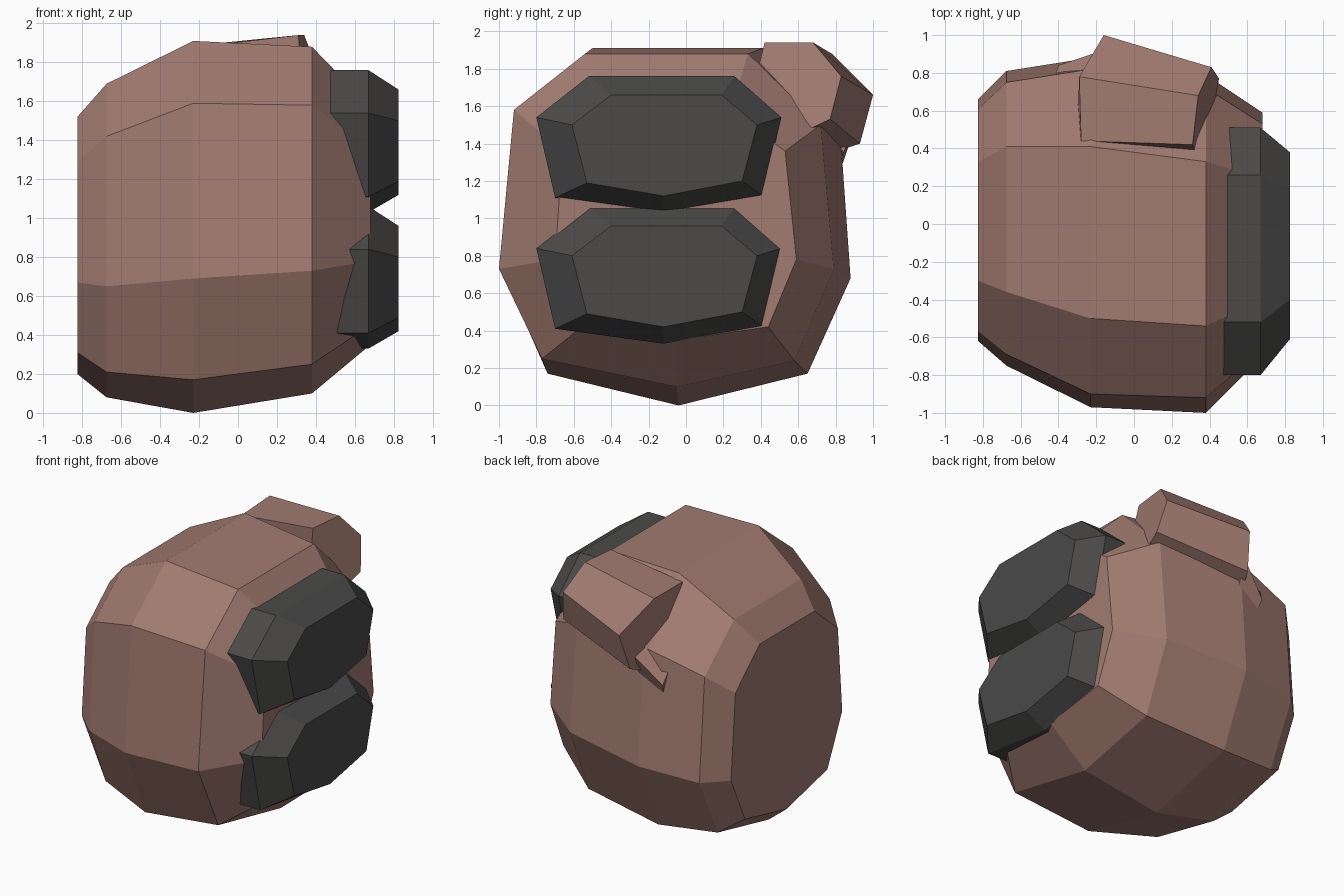
import bpy
import bmesh
from mathutils import Vector

cube = bpy.data.objects.get("Cube")
if cube:
    bpy.data.objects.remove(cube, do_unlink=True)


def make_material(name, color):
    m = bpy.data.materials.new(name)
    m.use_nodes = True
    m.diffuse_color = color
    m.node_tree.nodes["Principled BSDF"].inputs["Base Color"].default_value = color
    return m


skin = make_material("brown skin", (0.36, 0.2, 0.165, 1))
dark = make_material("charcoal", (0.07, 0.068, 0.066, 1))


def loft(name, rings, material):
    """Bridge matching rings of points and cap both ends."""
    bm = bmesh.new()
    loops = [[bm.verts.new(p) for p in ring] for ring in rings]
    for a, b in zip(loops, loops[1:]):
        n = len(a)
        for i in range(n):
            j = (i + 1) % n
            bm.faces.new((a[i], a[j], b[j], b[i]))
    bm.faces.new(loops[0])
    bm.faces.new(loops[-1])
    bmesh.ops.recalc_face_normals(bm, faces=bm.faces)
    mesh = bpy.data.meshes.new(name)
    bm.to_mesh(mesh)
    bm.free()
    mesh.materials.append(material)
    obj = bpy.data.objects.new(name, mesh)
    bpy.context.collection.objects.link(obj)
    return obj


def section(x, points):
    return [Vector((x, y, z)) for y, z in points]


# Rounded palm block, lofted sideways
palm = [
    section(-0.825, [(-.3, 1.52), (-.57, 1.29), (-.62, .67), (-.45, .31), (.02, .2),
                     (.5, .31), (.66, .65), (.61, 1.27), (.33, 1.52)]),
    section(-0.675, [(-.36, 1.69), (-.69, 1.42), (-.75, .65), (-.56, .21), (.01, .08),
                     (.6, .21), (.81, .65), (.75, 1.4), (.41, 1.69)]),
    section(-0.23, [(-.5, 1.91), (-.9, 1.59), (-.97, .69), (-.74, .17), (-.04, 0),
                    (.65, .17), (.88, .68), (.82, 1.53), (.41, 1.91)]),
    section(0.38, [(-.54, 1.88), (-.92, 1.58), (-1, .73), (-.77, .25), (-.05, .1),
                   (.58, .24), (.79, .73), (.72, 1.5), (.33, 1.88)]),
    section(0.68, [(-.4, 1.57), (-.66, 1.36), (-.7, .78), (-.52, .45), (-.05, .35),
                   (.44, .42), (.59, .78), (.53, 1.36), (.24, 1.57)]),
]
loft("palm", palm, skin)

# Two dark finger pads with chamfered outer rims
rim = [(-.52, 1.76), (.26, 1.76), (.51, 1.54), (.41, 1.12),
       (-.12, 1.03), (-.7, 1.11), (-.8, 1.54)]
face = [(-.4, 1.66), (.19, 1.66), (.38, 1.5), (.3, 1.2),
        (-.12, 1.12), (-.53, 1.19), (-.61, 1.5)]
for name, drop in (("upper_finger", 0), ("lower_finger", 0.7)):
    def shift(points):
        return [(y, z - drop) for y, z in points]
    loft(name, [section(0.46, shift(rim)), section(0.67, shift(rim)),
                section(0.825, shift(face))], dark)

# Thumb, a tilted six-sided block across the upper back
thumb_tip = [(.31, .42, 1.94), (.34, .68, 1.94), (.41, .83, 1.76),
             (.45, .77, 1.53), (.42, .6, 1.45), (.33, .36, 1.7)]
thumb_root = [(-.28, .44, 1.87), (-.29, .78, 1.88), (-.16, 1, 1.66),
              (-.2, .93, 1.4), (-.3, .75, 1.34), (-.3, .5, 1.5)]
loft("thumb", [thumb_tip, thumb_root], skin)

# Thumb root, a sliver emerging from the palm
loft("thumb_base", [[(-.28, .72, 1.6), (-.22, .9, 1.48), (-.2, .84, 1.35)],
                    [(-.42, .78, 1.42), (-.4, .84, 1.3), (-.38, .8, 1.2)]], skin)
